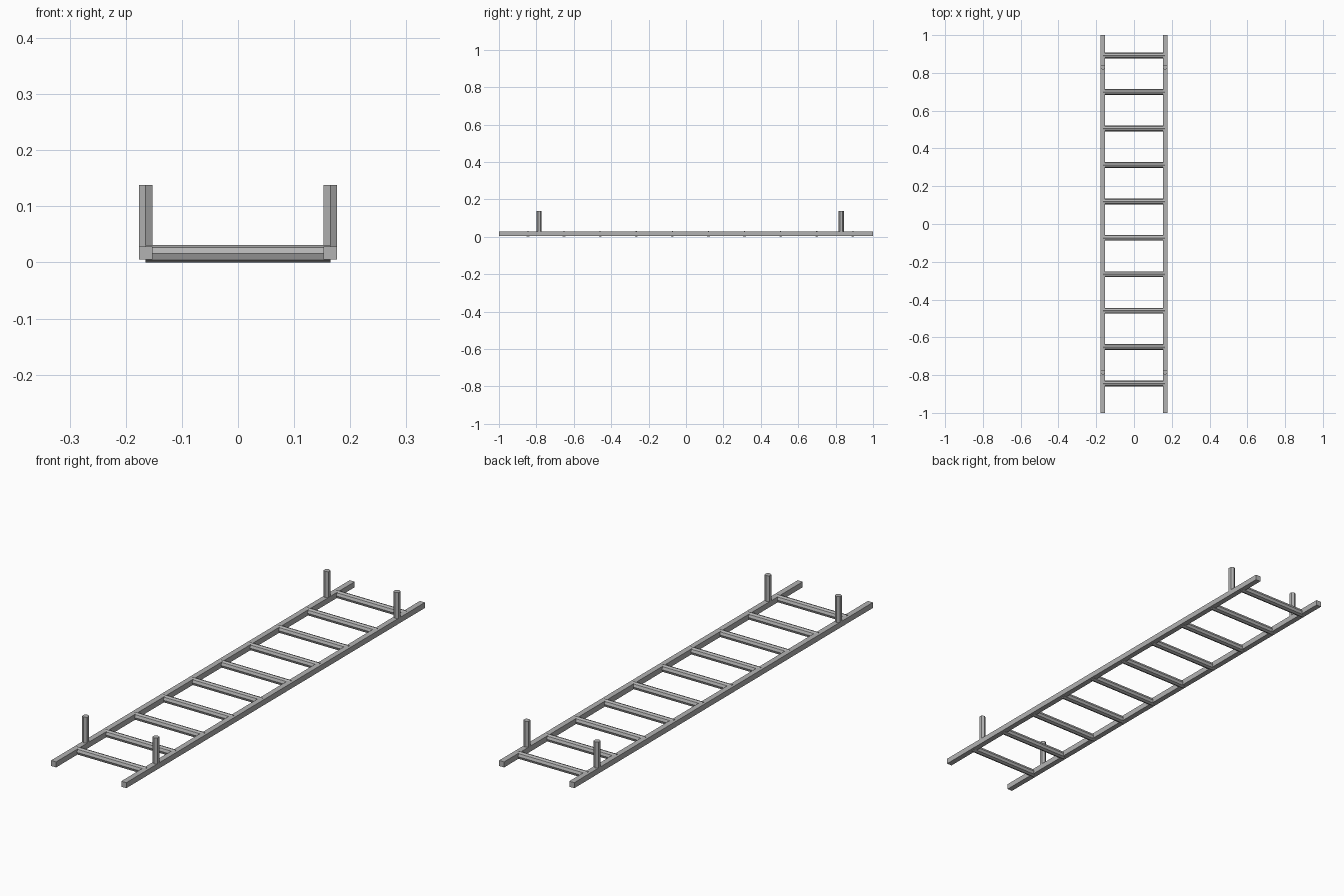
import bpy
import math

cube = bpy.data.objects.get("Cube")
if cube:
    bpy.data.objects.remove(cube, do_unlink=True)

metal = bpy.data.materials.new("grey_metal")
metal.use_nodes = True
grey = (0.45, 0.45, 0.45, 1)
metal.diffuse_color = grey
metal.node_tree.nodes["Principled BSDF"].inputs["Base Color"].default_value = grey

RAIL_X = 0.1645
RAIL_W = 0.0235
RAIL_Z = 0.0168


def finish(name):
    obj = bpy.context.object
    obj.name = name
    obj.data.materials.append(metal)
    return obj


def bar(name, sides, radius, length, location, rotation=(0, 0, 0)):
    bpy.ops.mesh.primitive_cylinder_add(
        vertices=sides, radius=radius, depth=length,
        location=location, rotation=rotation)
    return finish(name)


# Square side rails and the upright posts on top of them
for side, sign in (("left", 1), ("right", -1)):
    bpy.ops.mesh.primitive_cube_add(size=1, location=(sign * RAIL_X, 0, RAIL_Z))
    bpy.context.object.scale = (RAIL_W, 2, RAIL_W)
    finish(side + "_rail")
    for end, y in (("front", -0.785), ("back", 0.83)):
        bar(f"{side}_{end}_post", 6, 0.0135, 0.118, (sign * RAIL_X, y, 0.079))

# Evenly spaced faceted rungs, slightly thicker than the rails
for i in range(10):
    bar(f"rung_{i + 1}", 8, 0.0155, 2 * RAIL_X,
        (0, -0.845 + i * 0.193, 0.0155), (0, math.pi / 2, 0))
